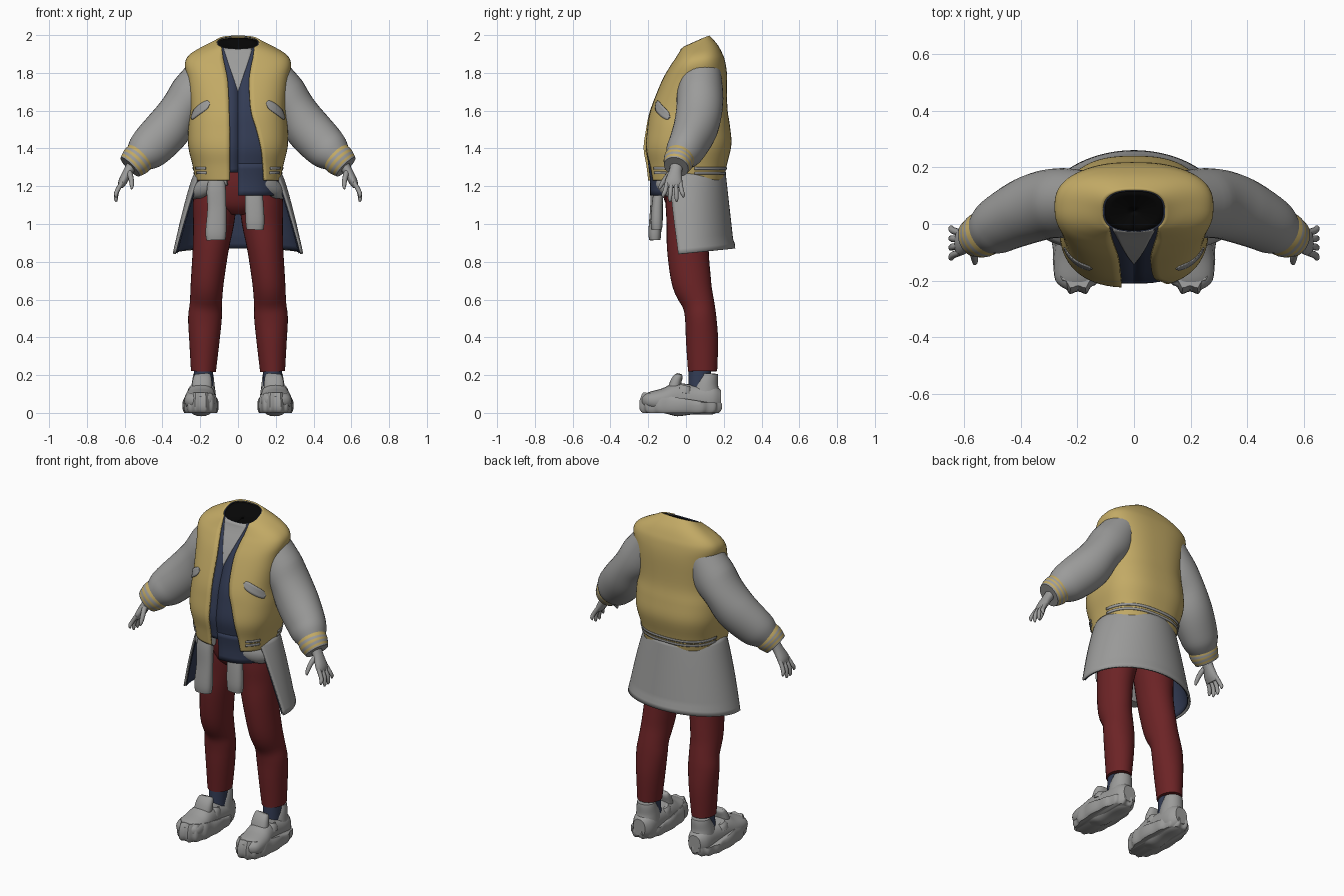
import bpy, bmesh, math
from mathutils import Vector

if "Cube" in bpy.data.objects:
    bpy.data.objects.remove(bpy.data.objects["Cube"])


def material(name, r, g, b):
    m = bpy.data.materials.new(name)
    m.use_nodes = True
    m.diffuse_color = (r, g, b, 1)
    m.node_tree.nodes["Principled BSDF"].inputs["Base Color"].default_value = (r, g, b, 1)
    return m


yellow = material("mustard cloth", .54, .40, .13)
grey = material("plain grey", .33, .33, .325)
navy = material("navy cloth", .033, .045, .09)
red = material("dark red cloth", .15, .017, .019)
black = material("black", .002, .002, .002)
parts = []


def make(name, verts, faces, mats, mirror=False, thick=0):
    mesh = bpy.data.meshes.new(name)
    mesh.from_pydata(verts, [], faces)
    bm = bmesh.new()
    bm.from_mesh(mesh)
    bmesh.ops.recalc_face_normals(bm, faces=bm.faces)
    bm.to_mesh(mesh)
    bm.free()
    ob = bpy.data.objects.new(name, mesh)
    bpy.context.collection.objects.link(ob)
    for m in mats:
        mesh.materials.append(m)
    if mirror:
        ob.modifiers.new("mirror", 'MIRROR').use_clip = False
        ob.modifiers["mirror"].use_mirror_merge = False
    if thick:
        s = ob.modifiers.new("thickness", 'SOLIDIFY')
        s.thickness, s.offset = thick, 0
    parts.append(ob)
    return ob


def span(a, b, n):
    return [a + (b - a) * i / n for i in range(n + 1)]


def strips(nu, nv):
    return [(j * nu + i, j * nu + i + 1, j * nu + nu + i + 1, j * nu + nu + i)
            for j in range(nv - 1) for i in range(nu - 1)]


def grid(name, us, vs, f, mat, thick=.004, mirror=False):
    verts = [f(u, v) for v in vs for u in us]
    return make(name, verts, strips(len(us), len(vs)), [mat], mirror, thick)


def spline(rows, k):
    # smooth curve through rows of any width
    out = []
    for i in range(len(rows) - 1):
        p = [rows[max(0, min(len(rows) - 1, i + d))] for d in (-1, 0, 1, 2)]
        for t in span(0, 1, k)[:-1]:
            out.append(tuple(b + t * (c - a + t * (2 * a - 5 * b + 4 * c - d + t * (3 * b - a - 3 * c + d))) / 2
                             if k > 1 else b for a, b, c, d in zip(*p)))
    return out + [tuple(rows[-1])]


def power(t, e):
    return math.copysign(abs(t) ** e, t)


def tube(name, rows, mats, mirror=True, k=4, n=24, e=1, ref=(0, 1, 0), lobe=0):
    # closed loft; each row is x, y, z, side radius, radius along ref
    rows = spline(rows, k)
    pts = [Vector(r[:3]) for r in rows]
    verts = []
    for i, r in enumerate(rows):
        t = (pts[min(i + 1, len(pts) - 1)] - pts[max(i - 1, 0)]).normalized()
        b = Vector(ref)
        b = (b - t * b.dot(t)).normalized()
        a = b.cross(t)
        for j in range(n):
            th = math.tau * j / n
            s = 1 + lobe * math.cos(14 * th)
            verts.append(pts[i] + a * r[3] * s * power(math.cos(th), e) + b * r[4] * s * power(math.sin(th), e))
    faces = [(i * n + j, i * n + (j + 1) % n, (i + 1) * n + (j + 1) % n, (i + 1) * n + j)
             for i in range(len(rows) - 1) for j in range(n)]
    faces += [tuple(range(n)), tuple(range(len(verts) - n, len(verts)))]
    return make(name, verts, faces, mats, mirror)


# Torso shape: front z, front y, back z, back y, half width, opening right, opening left
torso = spline([
    (1.23, -.20, 1.23, .20, .225, .045, .14),
    (1.31, -.21, 1.31, .215, .24, .045, .135),
    (1.40, -.225, 1.42, .24, .264, .045, .125),
    (1.50, -.212, 1.52, .232, .264, .045, .10),
    (1.60, -.19, 1.62, .218, .254, .048, .07),
    (1.75, -.13, 1.78, .216, .268, .055, .06),
    (1.83, -.085, 1.86, .205, .282, .07, .07),
    (1.875, -.055, 1.905, .188, .26, .08, .08),
    (1.91, -.035, 1.95, .162, .19, .085, .085),
    (1.925, -.03, 1.994, .122, .112, .088, .088)], 5)
ROUND = .77


def look(z):
    for lo, hi in zip(torso, torso[1:]):
        if z <= hi[0]:
            t = max(0, (z - lo[0]) / (hi[0] - lo[0]))
            return [a + (b - a) * t for a, b in zip(lo, hi)]
    return torso[-1]


def surf(a, z, s):
    # point on the torso; angle 0 is the front, positive toward +x
    zf, yf, zb, yb, rx = look(z)[:5]
    q = power(-math.cos(a), ROUND) * s
    drop = min(0, z - torso[0][0])
    return (rx * s * power(math.sin(a), ROUND), (yf + yb) / 2 + (yb - yf) / 2 * q,
            (zf + zb) / 2 + (zb - zf) / 2 * q + drop)


def angle(x, z):
    return math.asin(min(1, abs(x) / look(z)[4]) ** (1 / ROUND))


# Jacket body, open at the front
levels = [r[0] for r in torso]


def jacket(u, z):
    lo, hi = angle(look(z)[6], z), math.tau - angle(look(z)[5], z)
    return surf(lo + (hi - lo) * u, z, .975)


grid("jacket_body", span(0, 1, 64), levels, jacket, yellow, .012)

# Shirt, undershirt and neck opening
grid("shirt", span(0, math.tau, 64), [z for z in levels if z > 1.27],
     lambda a, z: surf(a, z, .93), navy)
grid("shirt_flap", span(0, 1, 12), span(1.15, 1.32, 6),
     lambda u, z: surf(u * angle(.2, z), z, .94), navy)
grid("undershirt_front", span(-1, 1, 10), span(1.7, 1.925, 14),
     lambda u, z: surf(u * angle((z - 1.7) * .36, z), z, .948), grey)


def neck(a, s):
    x, y, z = surf(a, levels[-1], s)
    return x, y, z - .006 - .03 * (1 - s)


grid("neck_opening", span(0, math.tau, 40), span(.01, .95, 4), neck, black, .002)

# Jacket pockets and hem stripes
grid("pocket", span(0, 1, 12), span(-1, 1, 4),
     lambda u, v: surf(.5 + .72 * u, 1.64 - .08 * u + .026 * v * (1 - abs(2 * u - 1) ** 4) ** .5, 1.012),
     grey, mirror=True)
for z in (1.264, 1.288):
    grid("hem_stripe_back", span(1.7, math.tau - 1.7, 32), [z, z + .013],
         lambda a, v: surf(a, v, 1.012), grey)
    grid("hem_stripe_front", span(.7, 1.15, 8), [z, z + .013],
         lambda a, v: surf(a, v, 1.012), grey, mirror=True)

# Sleeves and striped cuffs
tube("sleeve", [
    (.165, .08, 1.81, .10, .105), (.235, .075, 1.69, .125, .122), (.305, .07, 1.60, .112, .122),
    (.37, .05, 1.505, .122, .118), (.45, .012, 1.42, .117, .105), (.495, -.015, 1.378, .104, .095),
    (.53, -.035, 1.345, .078, .075)], [grey], n=32)
cuff = tube("cuff", [(.508, -.022, 1.368, .083, .078), (.54, -.04, 1.334, .085, .08),
                     (.572, -.052, 1.302, .07, .066)], [grey, yellow], n=32)
for f in cuff.data.polygons:
    f.material_index = int(len(f.vertices) == 4 and f.index // 32 in (1, 2, 4, 6))

# Hands
tube("palm", [(.55, -.045, 1.33, .03, .036), (.58, -.055, 1.28, .026, .034),
              (.61, -.065, 1.225, .023, .046), (.622, -.067, 1.195, .014, .042)], [grey], n=16)
for i in range(4):
    y = -.1 + .023 * i
    spread = -.02 + .012 * i
    low = 1.14 if i in (0, 3) else 1.118
    tube("finger", [(.614, y, 1.22, .012, .012), (.64, y + spread / 2, 1.175, .012, .012),
                    (.646, y + spread, low + .015, .01, .01), (.643, y + spread, low, .004, .004)],
         [grey], n=10, k=3)
tube("thumb", [(.58, -.065, 1.285, .015, .016), (.567, -.105, 1.245, .014, .014),
               (.562, -.132, 1.205, .011, .011), (.564, -.142, 1.185, .004, .004)], [grey], n=10, k=3)

# Trousers
tube("pelvis", [(0, .02, 1.31, .2, .15), (0, .02, 1.2, .215, .15),
                (0, .02, 1.1, .17, .125), (0, .02, 1.05, .08, .08)], [red], mirror=False, n=40)
tube("trouser_leg", [
    (.118, .025, 1.22, .112, .13), (.124, .02, 1.1, .115, .128), (.13, .015, 1.0, .108, .118),
    (.145, .01, .865, .095, .11), (.163, .03, .69, .087, .104), (.17, .065, .58, .085, .085),
    (.175, .078, .5, .089, .083), (.178, .085, .38, .08, .085), (.183, .088, .22, .066, .077)],
    [red], n=32)


# Overshirt tied around the waist
def drape(s):
    def point(u, v):
        reach = u * (2.05 - .3 * v)
        rx = (.225 + .115 * v ** .8) * s
        ry = (.2 + .045 * v + (.006 if v > .92 else 0)) * s
        front = 1 - math.cos(reach)
        return rx * math.sin(reach), .005 + ry * math.cos(reach), 1.27 - v * (.4 + .025 * front)
    return point


grid("tied_shirt_outside", span(-1, 1, 48), span(0, 1, 16), drape(1), grey, .01)
grid("tied_shirt_lining", span(-1, 1, 48), span(.01, .99, 16), drape(.965), navy)
tube("tied_sleeve_right", [
    (-.105, -.145, 1.27, .035, .025), (-.115, -.155, 1.19, .05, .03), (-.112, -.16, 1.08, .05, .03),
    (-.117, -.165, .96, .055, .034), (-.117, -.165, .915, .05, .03)], [grey], mirror=False, e=.8)
tube("tied_sleeve_left", [
    (.08, -.135, 1.24, .04, .025), (.085, -.15, 1.13, .048, .028),
    (.09, -.155, 1.02, .05, .032), (.09, -.155, .97, .045, .028)], [grey], mirror=False, e=.8)
tube("waist_tie", [(.225, .02, 1.16, .04, .03), (.2, -.07, 1.18, .035, .045),
                   (.14, -.135, 1.215, .025, .04), (.06, -.15, 1.235, .02, .03)],
     [grey], ref=(0, 0, 1), n=16)

# Socks and chunky shoes
tube("sock", [(.183, .065, .1, .05, .055), (.183, .075, .24, .05, .06)], [navy], k=2)
tube("shoe_sole", [(.198, -.028, 0, .084, .2), (.198, -.028, .018, .092, .215),
                   (.198, -.028, .06, .092, .215), (.198, -.026, .078, .083, .2)],
     [grey], n=84, k=2, e=.8, lobe=.03)
tube("shoe_upper", [
    (.203, -.232, .065, .035, .022), (.203, -.2, .065, .075, .044), (.201, -.12, .065, .083, .066),
    (.195, -.05, .07, .077, .088), (.19, .04, .07, .071, .078), (.187, .14, .07, .067, .078),
    (.187, .186, .07, .04, .05)], [grey], ref=(0, 0, 1), e=.85)
tube("shoe_tongue", [(.193, -.07, .1, .055, .035), (.19, -.055, .16, .052, .03),
                     (.187, -.038, .195, .045, .022), (.187, -.034, .206, .036, .012)], [grey], e=.8)
tube("shoe_strap", [(.193, -.012, .1, .076, .05), (.191, -.008, .125, .071, .045),
                    (.19, -.004, .142, .06, .036)], [grey], e=.8)
tube("shoe_heel", [(.186, .1, .08, .068, .085), (.185, .105, .14, .062, .07),
                   (.184, .118, .185, .056, .054), (.184, .12, .208, .052, .048)], [grey])

# Smooth shading
bpy.ops.object.select_all(action='DESELECT')
for ob in parts:
    ob.select_set(True)
bpy.context.view_layer.objects.active = parts[0]
bpy.ops.object.shade_smooth_by_angle(angle=math.radians(45))
